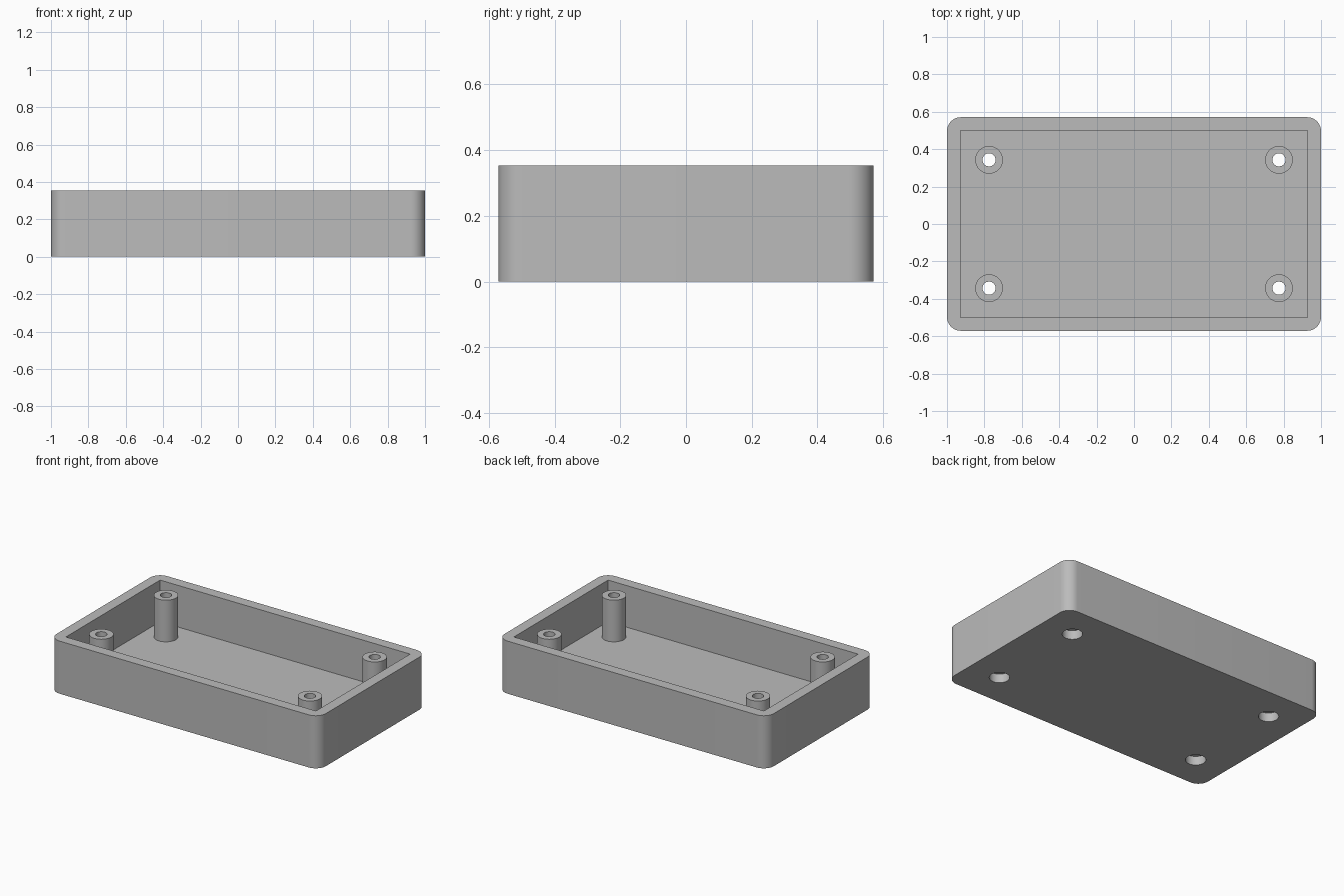
import bpy, bmesh, math

if "Cube" in bpy.data.objects:
    bpy.data.objects.remove(bpy.data.objects["Cube"])

L, W, H = 2.0, 1.142, 0.353      # outer size
WALL, FLOOR, CORNER = 0.0714, 0.0735, 0.075
PX, PY = 0.775, 0.343            # screw post centres
POST_R, HOLE_R, BORE_R, BORE_D = 0.074, 0.035, 0.062, 0.06

grey = bpy.data.materials.new("plain grey")
grey.diffuse_color = (0.5, 0.5, 0.5, 1)
grey.use_nodes = True
grey.node_tree.nodes["Principled BSDF"].inputs["Base Color"].default_value = grey.diffuse_color


def make_object(name, bm):
    bmesh.ops.recalc_face_normals(bm, faces=bm.faces[:])
    me = bpy.data.meshes.new(name)
    bm.to_mesh(me)
    bm.free()
    me.materials.append(grey)
    ob = bpy.data.objects.new(name, me)
    bpy.context.collection.objects.link(ob)
    return ob


def prism(name, outline, z0, z1):
    bm = bmesh.new()
    face = bm.faces.new([bm.verts.new((x, y, z0)) for x, y in outline])
    top = bmesh.ops.extrude_face_region(bm, geom=[face], use_keep_orig=True)["geom"]
    bmesh.ops.translate(bm, vec=(0, 0, z1 - z0),
                        verts=[g for g in top if isinstance(g, bmesh.types.BMVert)])
    return make_object(name, bm)


def circle(cx, cy, r, n=48):
    return [(cx + r * math.cos(2 * math.pi * i / n),
             cy + r * math.sin(2 * math.pi * i / n)) for i in range(n)]


def rounded_rect(w, h, r, n=12):
    pts = []
    for k, (sx, sy) in enumerate([(1, 1), (-1, 1), (-1, -1), (1, -1)]):
        for i in range(n + 1):
            a = math.pi / 2 * (k + i / n)
            pts.append((sx * (w / 2 - r) + r * math.cos(a),
                        sy * (h / 2 - r) + r * math.sin(a)))
    return pts


def cut(target, cutter):
    mod = target.modifiers.new("cut", 'BOOLEAN')
    mod.operation, mod.solver, mod.object = 'DIFFERENCE', 'EXACT', cutter
    bpy.context.view_layer.objects.active = target
    bpy.ops.object.modifier_apply(modifier=mod.name)
    bpy.data.objects.remove(cutter)


def smooth(ob):
    bpy.ops.object.select_all(action='DESELECT')
    ob.select_set(True)
    bpy.context.view_layer.objects.active = ob
    bpy.ops.object.shade_smooth_by_angle(angle=math.radians(30))


# tray with a square-cornered cavity
tray = prism("tray", rounded_rect(L, W, CORNER), 0, H)
ix, iy = L / 2 - WALL, W / 2 - WALL
cut(tray, prism("cavity_cutter", [(ix, iy), (-ix, iy), (-ix, -iy), (ix, -iy)], FLOOR, H + 0.1))

for sx in (-1, 1):
    for sy in (-1, 1):
        x, y = sx * PX, sy * PY
        # screw hole through the floor, wider recess underneath
        cut(tray, prism("hole_cutter", circle(x, y, HOLE_R), -0.1, H))
        cut(tray, prism("recess_cutter", circle(x, y, BORE_R), -0.1, BORE_D))

        # hollow post standing on the floor
        bm = bmesh.new()
        rings = [[bm.verts.new((px, py, z)) for px, py in circle(x, y, r)]
                 for r, z in ((POST_R, FLOOR), (POST_R, H), (HOLE_R, H), (HOLE_R, FLOOR))]
        for a, b in zip(rings, rings[1:]):
            for i in range(48):
                j = (i + 1) % 48
                bm.faces.new((a[i], a[j], b[j], b[i]))
        side = ("back" if sy > 0 else "front") + ("_right" if sx > 0 else "_left")
        smooth(make_object("screw_post_" + side, bm))

smooth(tray)
